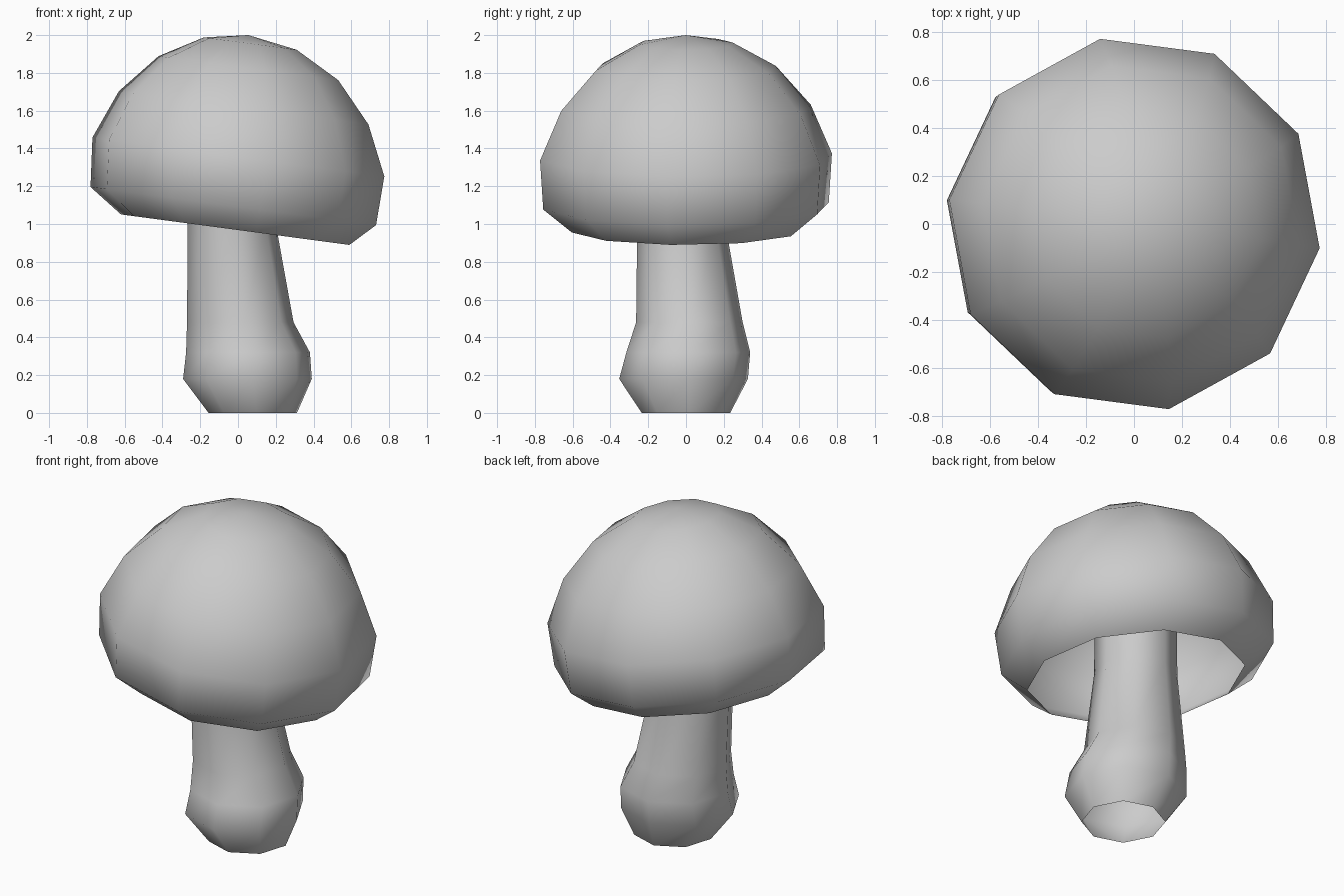
import bpy, bmesh
from math import cos, sin, radians, tau
from mathutils import Vector, Matrix

if "Cube" in bpy.data.objects:
    bpy.data.objects.remove(bpy.data.objects["Cube"])


def loft(name, rings, sides, phase, tilt=0.0, apex=None):
    """Skin a stack of (x, y, z, radius) rings; optional apex point closes the top."""
    bm = bmesh.new()
    rot = Matrix.Rotation(radians(tilt), 3, 'Y')
    loops = []
    for x, y, z, r in rings:
        loop = []
        for i in range(sides):
            a = radians(phase) + tau * i / sides
            loop.append(bm.verts.new(Vector((x, y, z)) + rot @ Vector((r * cos(a), r * sin(a), 0))))
        loops.append(loop)
    for lo, hi in zip(loops, loops[1:]):
        for i in range(sides):
            j = (i + 1) % sides
            bm.faces.new((lo[i], lo[j], hi[j], hi[i]))
    if apex:
        tip = bm.verts.new(apex)
        for i in range(sides):
            bm.faces.new((loops[-1][i], loops[-1][(i + 1) % sides], tip))
    for f in bm.faces:
        f.smooth = True
    mesh = bpy.data.meshes.new(name)
    bm.to_mesh(mesh)
    bm.free()
    obj = bpy.data.objects.new(name, mesh)
    bpy.context.collection.objects.link(obj)
    return obj


# Stem: bulbous open tube that leans up into the hollow cap
loft("stem", [
    (0.078, 0.0, 0.0, 0.235),
    (0.05, -0.013, 0.18, 0.342),
    (0.053, 0.012, 0.32, 0.329),
    (0.012, 0.018, 0.48, 0.283),
    (-0.033, -0.025, 1.0, 0.234),
    (-0.035, -0.025, 1.35, 0.23),
], sides=8, phase=5)

# Cap: tilted ten-sided dome, rim turned in, open underneath
loft("cap", [
    (-0.015, 0.0, 0.97, 0.615),
    (-0.025, 0.0, 1.095, 0.769),
    (0.002, 0.0, 1.355, 0.786),
    (0.03, 0.0, 1.615, 0.672),
    (0.055, 0.0, 1.825, 0.484),
    (0.065, 0.0, 1.955, 0.25),
], sides=10, phase=-7.4, tilt=7.6, apex=(0.055, 0.0, 2.0))
